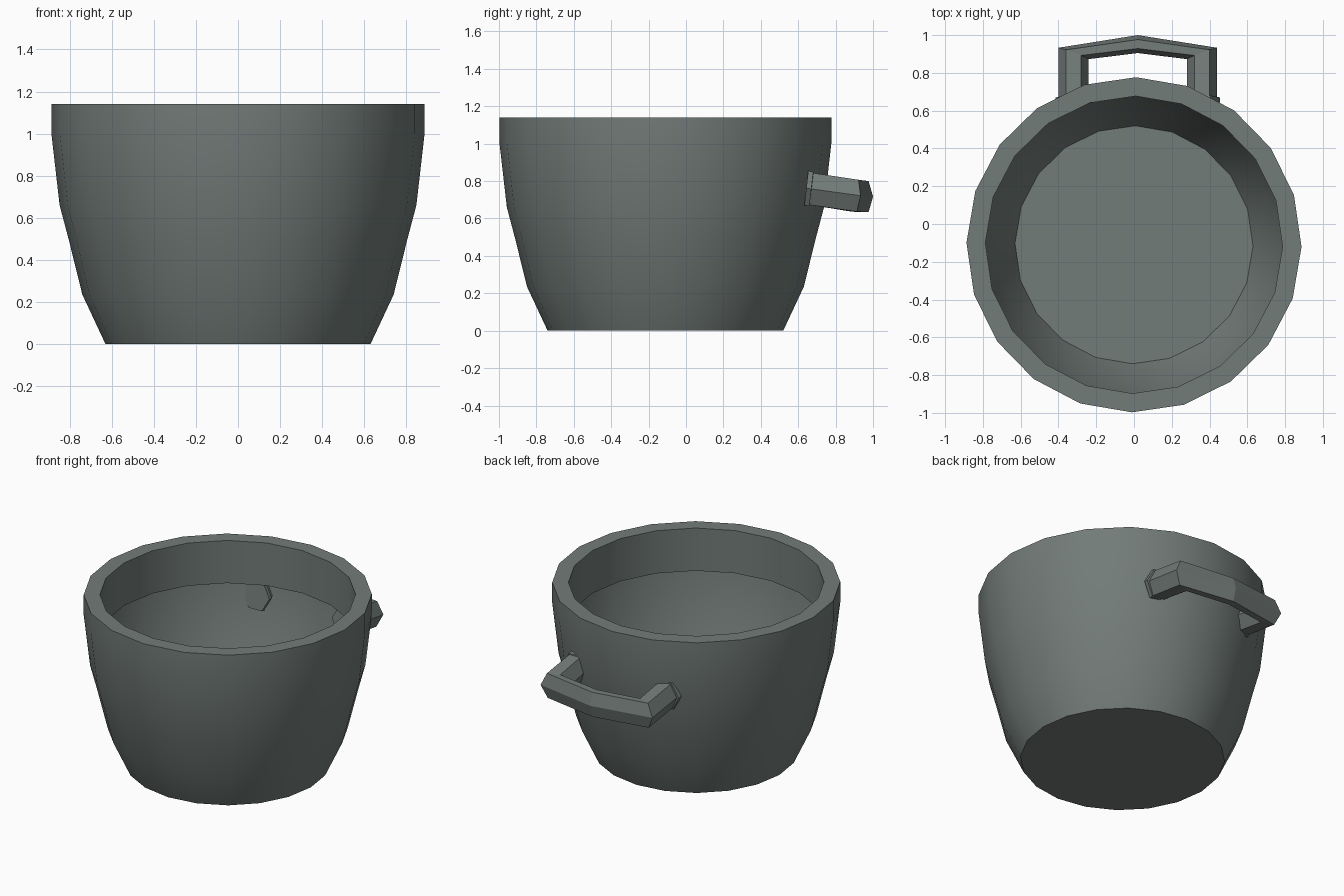
import bpy, bmesh, math
from mathutils import Vector

cube = bpy.data.objects.get("Cube")
if cube:
    bpy.data.objects.remove(cube, do_unlink=True)

# Single grey metal colour
COLOR = (0.17, 0.20, 0.19, 1.0)
metal = bpy.data.materials.new("grey_metal")
metal.use_nodes = True
metal.diffuse_color = COLOR
bsdf = next(n for n in metal.node_tree.nodes if n.type == 'BSDF_PRINCIPLED')
bsdf.inputs["Base Color"].default_value = COLOR


def loft(name, rings, cap_start=True, cap_end=True, recalc=True):
    """Skin a list of closed rings of points into one mesh object."""
    bm = bmesh.new()
    loops = [[bm.verts.new(p) for p in ring] for ring in rings]
    n = len(loops[0])
    for a, b in zip(loops, loops[1:]):
        for i in range(n):
            j = (i + 1) % n
            bm.faces.new((a[i], a[j], b[j], b[i]))
    if cap_start:
        bm.faces.new(loops[0][::-1])
    if cap_end:
        bm.faces.new(loops[-1])
    if recalc:
        bmesh.ops.recalc_face_normals(bm, faces=bm.faces)
    mesh = bpy.data.meshes.new(name)
    bm.to_mesh(mesh)
    bm.free()
    mesh.materials.append(metal)
    obj = bpy.data.objects.new(name, mesh)
    bpy.context.collection.objects.link(obj)
    return obj


# Pot: thin wall, flat rim turned inward and an inner lip hanging down
SIDES = 20
CENTER_Y = -0.11
TURN = math.radians(-0.7)
profile = [(0.63, 0.0), (0.74, 0.235), (0.803, 0.49), (0.848, 0.66),
           (0.887, 1.0), (0.887, 1.14), (0.787, 1.14), (0.787, 0.85)]


def circle(radius, z):
    steps = [TURN + math.tau * i / SIDES for i in range(SIDES)]
    return [(radius * math.cos(a), CENTER_Y + radius * math.sin(a), z) for a in steps]


pot = loft("pot", [circle(r, z) for r, z in profile], cap_end=False, recalc=False)
bpy.ops.object.select_all(action='DESELECT')
pot.select_set(True)
bpy.context.view_layer.objects.active = pot
bpy.ops.object.shade_smooth_by_angle(angle=math.radians(35))


# Handle: six-sided bar with flanged ends
def hexagon(outer, inner, half_height, lean=0.0):
    """Hexagon whose opposite corners are outer and inner, upright in z."""
    outer, inner = Vector(outer), Vector(inner)
    mid, half = (outer + inner) / 2, (outer - inner) / 2
    up = Vector((0, lean, half_height / math.sin(math.pi / 3)))
    return [mid + half * math.cos(k * math.pi / 3) + up * math.sin(k * math.pi / 3)
            for k in range(6)]


HANDLE_X = 0.02


def half_handle(side):
    """Sections from the wall flange to the elbow on one side."""
    def section(out_x, out_y, in_x, in_y, z, h, lean):
        return hexagon((HANDLE_X + side * out_x, out_y, z),
                       (HANDLE_X + side * in_x, in_y, z), h, lean)
    return [section(0.435, 0.643, 0.235, 0.643, 0.762, 0.092, 0.012),
            section(0.435, 0.67, 0.235, 0.67, 0.758, 0.092, 0.012),
            section(0.42, 0.671, 0.26, 0.671, 0.758, 0.085, 0.012),
            section(0.42, 0.933, 0.26, 0.873, 0.722, 0.085, 0.005)]


middle = hexagon((HANDLE_X, 1.0, 0.717), (HANDLE_X, 0.905, 0.717), 0.083)
loft("handle", half_handle(-1) + [middle] + half_handle(1)[::-1])
